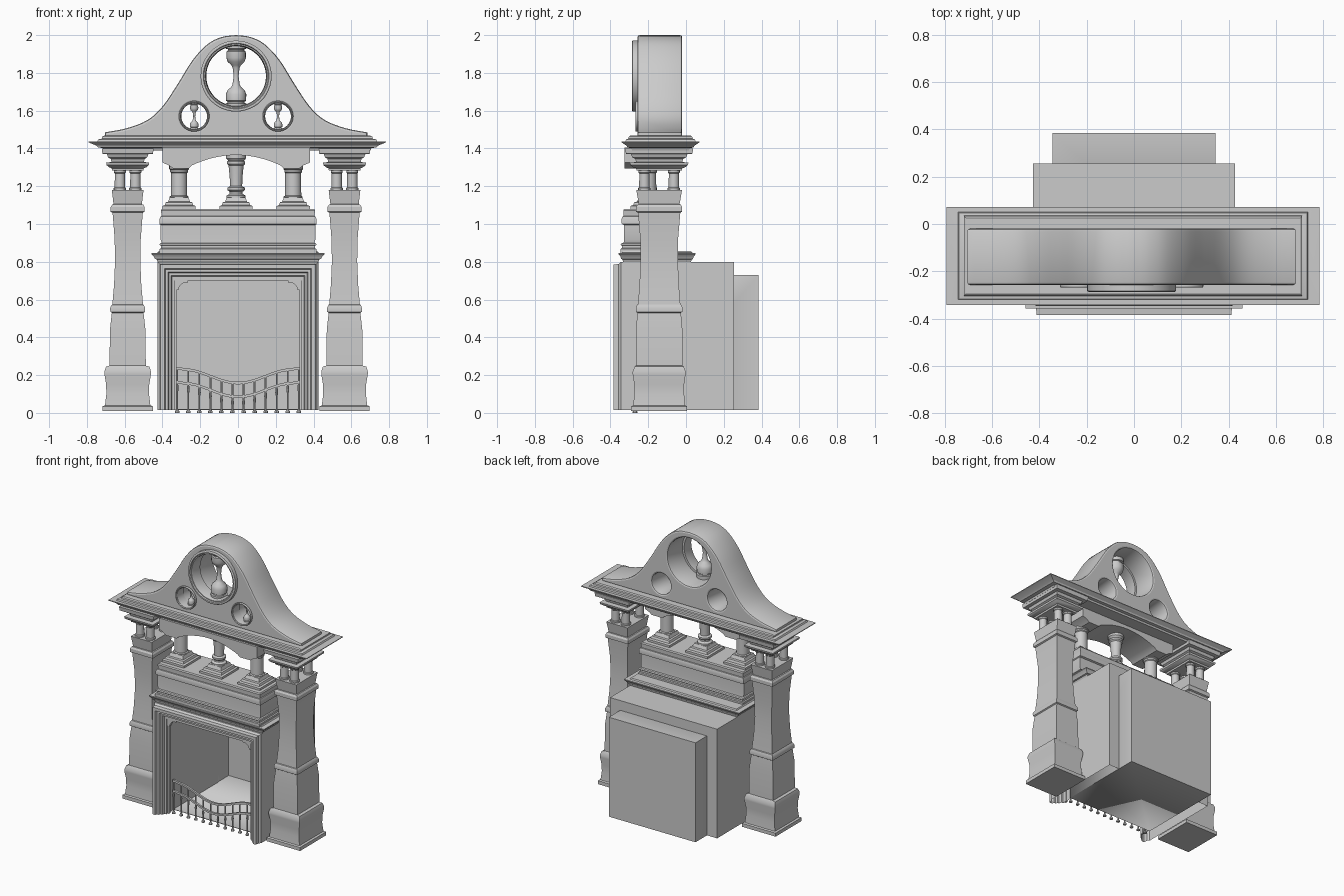
import bpy, bmesh, math
from mathutils import Vector

if "Cube" in bpy.data.objects:
    bpy.data.objects.remove(bpy.data.objects["Cube"])

CX = -0.01  # upper parts sit a touch left of centre


def finish(name, bm):
    bmesh.ops.recalc_face_normals(bm, faces=bm.faces[:])
    me = bpy.data.meshes.new(name)
    bm.to_mesh(me)
    bm.free()
    ob = bpy.data.objects.new(name, me)
    bpy.context.collection.objects.link(ob)
    return ob


def loft(name, rings, cap=True, closed=False, loop=True):
    """Skin a list of equal-length point rings."""
    bm = bmesh.new()
    vs = [[bm.verts.new(p) for p in r] for r in rings]
    m, n = len(vs), len(vs[0])
    for i in range(m if closed else m - 1):
        a, b = vs[i], vs[(i + 1) % m]
        for j in range(n if loop else n - 1):
            k = (j + 1) % n
            bm.faces.new((a[j], a[k], b[k], b[j]))
    if cap:
        bm.faces.new(vs[0])
        bm.faces.new(vs[-1])
    return finish(name, bm)


def stack(name, cx, cy, rows):
    """Rectangular moulding: rows of (z, half x, half y)."""
    return loft(name, [[(cx + sx * hx, cy + sy * hy, z) for sx, sy in
                        ((-1, -1), (1, -1), (1, 1), (-1, 1))] for z, hx, hy in rows])


def lathe(name, c, prof, n=24, axis='Z', closed=False):
    """Turned part: profile of (radius, position along axis)."""
    rings = []
    for r, h in prof:
        ring = []
        for i in range(n):
            a = 2 * math.pi * i / n
            u, v = r * math.cos(a), r * math.sin(a)
            ring.append((c[0] + u, c[1] + v, c[2] + h) if axis == 'Z'
                        else (c[0] + u, c[1] + h, c[2] + v))
        rings.append(ring)
    return loft(name, rings, cap=not closed, closed=closed)


def prism(name, pts, y0, y1):
    """Front-view outline (x, z) extruded between two y values."""
    return loft(name, [[(x, y, z) for x, z in pts] for y in (y0, y1)])


def spline_points(pts, steps=4):
    """Catmull-Rom smoothing of 2D points."""
    P = [Vector(p) for p in pts]
    P = [2 * P[0] - P[1]] + P + [2 * P[-1] - P[-2]]
    out = []
    for i in range(1, len(P) - 2):
        a, b, c, d = P[i - 1:i + 3]
        for s in range(steps):
            t = s / steps
            out.append(0.5 * (2 * b + (c - a) * t + (2 * a - 5 * b + 4 * c - d) * t * t
                              + (3 * b - a - 3 * c + d) * t ** 3))
    out.append(P[-2])
    return [tuple(p) for p in out]


# ---- pillars with four colonnettes and a capital
SHAFT = [(.01, .133, .148), (.035, .133, .148), (.04, .12, .137), (.10, .113, .132),
         (.15, .114, .132), (.205, .123, .14), (.22, .123, .14), (.245, .115, .13),
         (.25, .096, .124), (.44, .094, .123), (.53, .084, .115), (.535, .092, .123),
         (.555, .093, .124), (.572, .085, .117), (.575, .081, .112), (.68, .072, .104),
         (.80, .067, .099), (.92, .069, .10), (1.06, .08, .112), (1.065, .09, .122),
         (1.09, .09, .122), (1.103, .082, .114), (1.105, .075, .108), (1.18, .084, .121)]
CAPITAL = [(1.283, .083, .12), (1.295, .085, .122), (1.30, .098, .137), (1.312, .112, .152),
           (1.325, .114, .155), (1.328, .086, .122), (1.345, .09, .127), (1.352, .103, .142),
           (1.37, .11, .15), (1.372, .134, .176), (1.40, .137, .18)]
COLONNETTE = [(.033, 0), (.033, .012), (.028, .016), (.027, .09), (.031, .094), (.031, .108)]
for side, tag in ((-1, 'left'), (1, 'right')):
    px, py = CX + side * .574, -.142
    stack(tag + '_pillar', px, py, SHAFT)
    stack(tag + '_capital', px, py, CAPITAL)
    for dx in (-.041, .041):
        for dy in (-.078, .078):
            lathe(tag + '_colonnette', (px + dx, py + dy, 1.178), COLONNETTE, 16)

# ---- fireplace surround: moulded profile swept round an upside-down U
W, H = .426, .80
PROFILE = [(0, .255), (0, -.345), (.012, -.357), (.015, -.385), (.036, -.385), (.041, -.37),
           (.055, -.37), (.06, -.355), (.072, -.355), (.077, -.335), (.09, -.335), (.09, .255)]
loft('fire_surround', [[(-(W - o), y, .015), (-(W - o), y, H - o), (W - o, y, H - o),
                        (W - o, y, .015)] for o, y in PROFILE], cap=False, closed=True, loop=False)

# ---- firebox, open to the front
bm = bmesh.new()
f, b = [[bm.verts.new((x, y, z)) for x, z in ((-.345, .015), (.345, .015), (.345, .73), (-.345, .73))]
        for y in (-.25, .385)]
bm.faces.new(b)
for i in range(4):
    bm.faces.new((f[i], f[(i + 1) % 4], b[(i + 1) % 4], b[i]))
box = finish('firebox', bm)
sol = box.modifiers.new('wall', 'SOLIDIFY')
sol.thickness = .008
sol.offset = -1

# ---- opening trim and corner brackets
prism('opening_trim', [(-.336, .70), (.336, .70), (.336, .715), (-.336, .715)], -.33, -.30)
for s in (-1, 1):
    arc = [(s * (.275 + .04 * math.sin(t * math.pi / 10)), .65 + .04 * math.cos(t * math.pi / 10))
           for t in range(6)]
    prism('corner_bracket', [(s * .338, .712), (s * .265, .712), (s * .265, .69)] + arc
          + [(s * .338, .65)], -.325, -.30)
    prism('side_trim', [(s * .338, .015), (s * .338, .66), (s * .325, .66), (s * .325, .015)], -.32, -.30)

# ---- fire fender: two curved rails and turned bars
def dip(x):
    t = min(abs(x) / .29, 1)
    return .072 * (.5 - .5 * math.cos(math.pi * t)) + (.006 if abs(x) > .3 else 0)


FY = -.27
for zc, rail in ((.158, 'upper'), (.085, 'lower')):
    rings = []
    for i in range(33):
        x = -.328 + .656 * i / 32
        z = zc + dip(x)
        rings.append([(x, FY - .007, z - .007), (x, FY + .007, z - .007),
                      (x, FY + .007, z + .007), (x, FY - .007, z + .007)])
    loft('fender_%s_rail' % rail, rings)
for i in range(12):
    x = -.322 + .644 * i / 11
    hi, lo = .158 + dip(x), .085 + dip(x)
    lathe('fender_bar', (x, FY, 0), [(.012, 0), (.012, .008), (.005, .018), (.005, lo - .05),
          (.008, lo - .035), (.005, lo - .01), (.005, lo), (.005, hi)], 8)

# ---- mantel shelf and overmantel block
stack('mantel_shelf', 0, -.153, [(.79, .415, .17), (.80, .426, .18), (.812, .43, .183), (.815, .44, .19),
      (.828, .446, .194), (.84, .458, .204), (.846, .458, .204), (.848, .425, .185), (.856, .42, .18)])
stack('overmantel', 0, -.20, [(.845, .416, .147), (.868, .416, .147), (.872, .408, .14), (.885, .408, .14),
      (.89, .416, .147), (.897, .412, .142), (.90, .404, .13), (.918, .41, .128), (.995, .41, .128),
      (1.0, .416, .14), (1.025, .416, .142), (1.04, .41, .136), (1.042, .404, .13), (1.072, .408, .132),
      (1.08, .403, .127)])

# ---- small columns on stepped square bases
BASE = [(1.075, .088, .095), (1.095, .088, .095), (1.10, .075, .08), (1.115, .07, .074),
        (1.118, .058, .06), (1.14, .05, .05)]
for dx in (-.302, 0, .302):
    stack('column_base', CX + dx, -.20, BASE)
    if dx:
        lathe('round_column', (CX + dx, -.20, 0), [(.05, 1.135), (.05, 1.145), (.043, 1.15), (.042, 1.27),
              (.047, 1.275), (.047, 1.285), (.052, 1.29), (.052, 1.31)])
    else:
        lathe('centre_baluster', (CX, -.20, 0), [(.05, 1.135), (.05, 1.15), (.035, 1.16), (.034, 1.17),
              (.046, 1.18), (.046, 1.192), (.032, 1.20), (.034, 1.25), (.04, 1.31), (.048, 1.318),
              (.048, 1.33), (.042, 1.335), (.053, 1.348), (.053, 1.39)])

# ---- arched beam
half = [(.39, 1.405), (.39, 1.325), (.355, 1.31), (.335, 1.295), (.25, 1.295), (.235, 1.31)]
arch = [(.235 - .47 * i / 16, 1.31 + .055 * (1 - (1 - i / 8) ** 2)) for i in range(1, 16)]
outline = half + arch + [(-x, z) for x, z in reversed(half)]
prism('arched_beam', [(CX + x, z) for x, z in outline], -.325, -.075)

# ---- entablature
stack('entablature', -.004, -.135, [(1.39, .705, .15), (1.402, .71, .155), (1.405, .735, .175),
      (1.415, .745, .18), (1.432, .788, .207), (1.437, .788, .207), (1.438, .74, .185), (1.448, .735, .182),
      (1.452, .715, .17), (1.462, .715, .168), (1.468, .705, .16)])

# ---- bell-shaped pediment with three round holes
EDGE = [(.695, 1.485), (.58, 1.507), (.47, 1.55), (.39, 1.622), (.31, 1.74), (.23, 1.868),
        (.15, 1.953), (.075, 1.99), (0, 2.0)]
right = spline_points(EDGE)
shape = [(.695, 1.46)] + right + [(-x, z) for x, z in reversed(right[:-1])] + [(-.695, 1.46)]
BIG, SMALL = (0, 1.783, .172), ((-.222, 1.57, .074), (.222, 1.57, .074))
cu = bpy.data.curves.new('pediment', 'CURVE')
cu.dimensions = '2D'
cu.fill_mode = 'BOTH'
bev = .012
cu.extrude, cu.bevel_depth, cu.bevel_resolution, cu.offset = .1185 - bev, bev, 1, -bev
loops = [shape] + [[(x + r * math.cos(i * math.pi / 20), z + r * math.sin(i * math.pi / 20))
                    for i in range(40)] for x, z, r in (BIG,) + SMALL]
for pts in loops:
    sp = cu.splines.new('POLY')
    sp.points.add(len(pts) - 1)
    for p, (x, z) in zip(sp.points, pts):
        p.co = (x, z, 0, 1)
    sp.use_cyclic_u = True
ped = bpy.data.objects.new('pediment', cu)
ped.location = (CX, -.1385, 0)
ped.rotation_euler = (math.pi / 2, 0, 0)
bpy.context.collection.objects.link(ped)
bpy.context.view_layer.objects.active = ped
ped.select_set(True)
bpy.ops.object.convert(target='MESH')

# ---- ring mouldings and hourglass balusters inside the holes
GLASS = [(.055, -.175), (.055, -.15), (.045, -.147), (.045, -.14), (.053, -.135), (.054, -.10),
         (.046, -.078), (.026, -.06), (.019, -.045), (.013, 0)]
GLASS += [(r * .96, -h) for r, h in reversed(GLASS[:-1])]
for x, z, r in (BIG,) + SMALL:
    big = r > .1
    k, d = (1, -.287) if big else (.42, -.268)
    lathe('big_ring' if big else 'small_ring', (CX + x, 0, z),
          [(r + .016 * k, -.24), (r + .016 * k, d + .004), (r + .010 * k, d), (r + .002 * k, d),
           (r - .002 * k, d + .008), (r - .008 * k, d + .008), (r - .012 * k, d + .016),
           (r - .014 * k, -.19), (r + .004 * k, -.19), (r + .004 * k, -.24)], 48, 'Y', True)
    lathe('hourglass_baluster', (CX + x, -.20, z), [(a * k, h * r / .178) for a, h in GLASS], 20)

# ---- smooth turned and curved parts, keep edges crisp
for ob in bpy.context.scene.objects:
    ob.select_set(ob.type == 'MESH')
bpy.ops.object.shade_smooth_by_angle(angle=math.radians(30))
